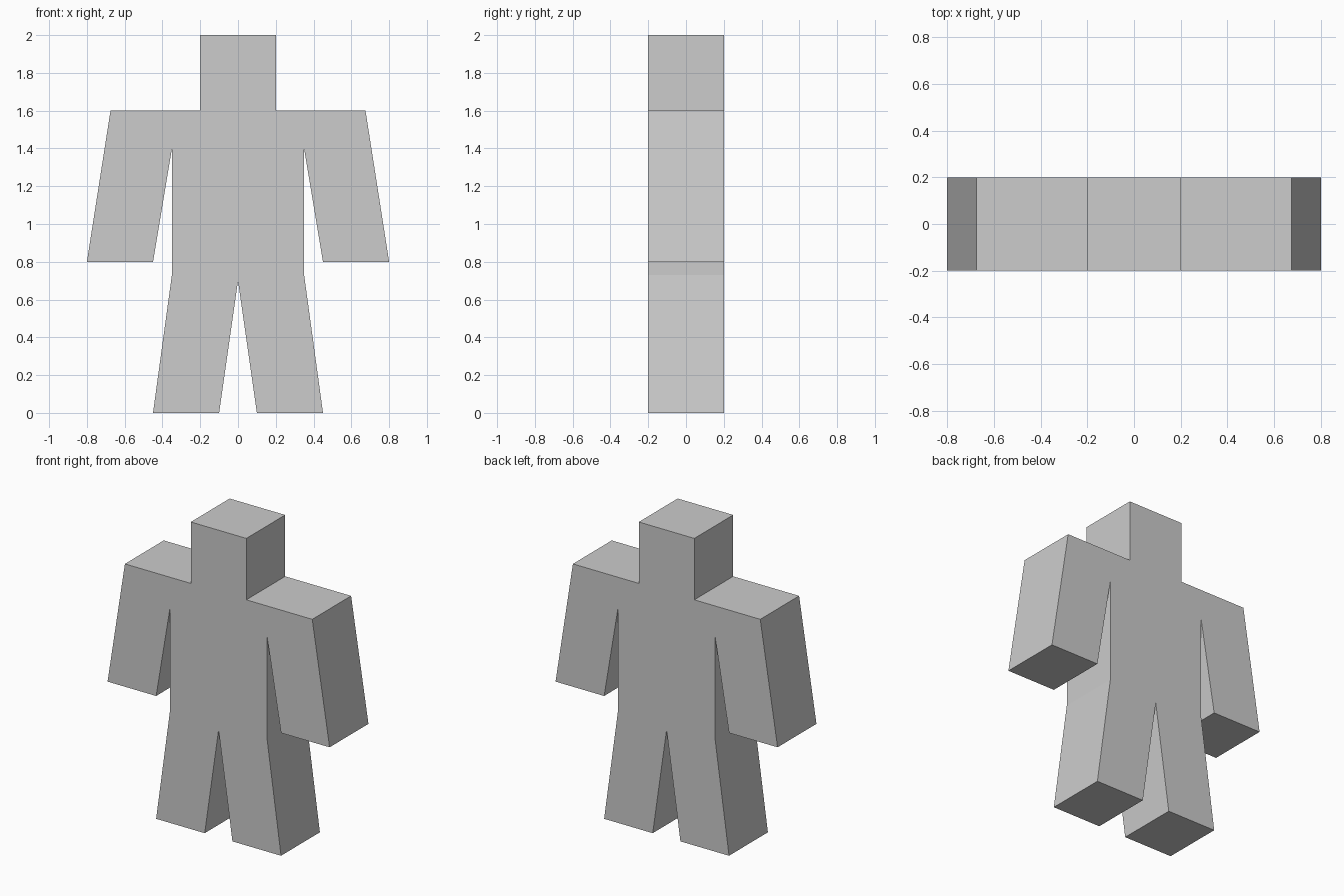
import bpy
import bmesh

if "Cube" in bpy.data.objects:
    bpy.data.objects.remove(bpy.data.objects["Cube"])

DEPTH = 0.4

grey = bpy.data.materials.new("light grey")
grey.diffuse_color = (0.604, 0.604, 0.604, 1.0)
grey.use_nodes = True
grey.node_tree.nodes["Principled BSDF"].inputs["Base Color"].default_value = grey.diffuse_color

# Right half of the figure's outline (x, z), from head top to crotch
half = [
    (0.20, 2.00), (0.20, 1.60),                              # head
    (0.675, 1.60), (0.80, 0.80), (0.45, 0.80), (0.35, 1.40),  # arm
    (0.35, 0.73), (0.45, 0.00), (0.10, 0.00),                # side and leg
    (0.00, 0.70),                                            # crotch
]
# Mirror to close the outline
outline = half + [(-x, z) for x, z in reversed(half[:-1])]

# Extrude the outline front to back
bm = bmesh.new()
front = bm.faces.new([bm.verts.new((x, -DEPTH / 2, z)) for x, z in outline])
back = bmesh.ops.extrude_face_region(bm, geom=[front], use_keep_orig=True)["geom"]
bmesh.ops.translate(bm, vec=(0, DEPTH, 0),
                    verts=[g for g in back if isinstance(g, bmesh.types.BMVert)])
bmesh.ops.recalc_face_normals(bm, faces=bm.faces)

mesh = bpy.data.meshes.new("blocky_figure")
bm.to_mesh(mesh)
bm.free()
mesh.materials.append(grey)
figure = bpy.data.objects.new("blocky_figure", mesh)
bpy.context.collection.objects.link(figure)
